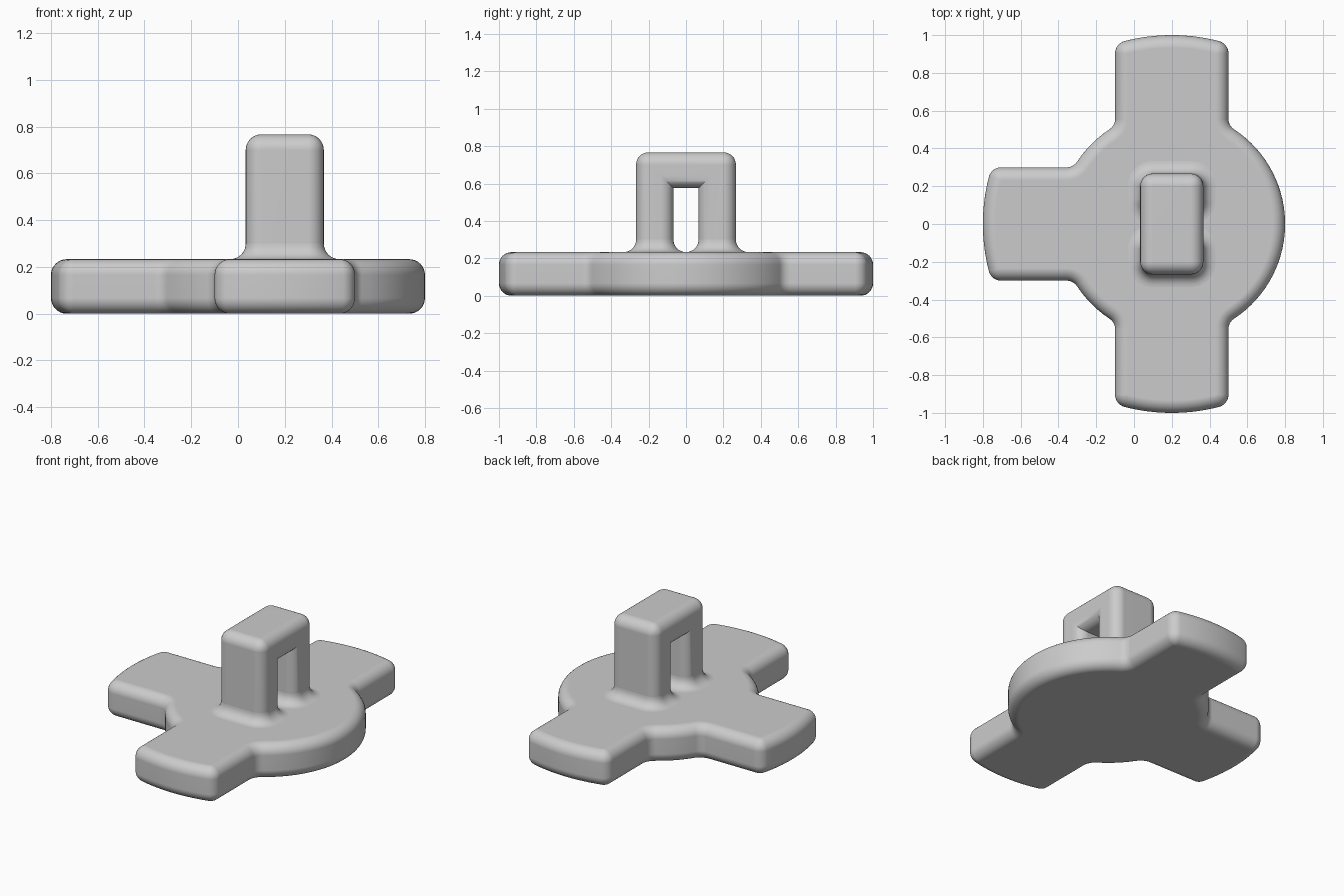
import bpy, bmesh
from math import sin, cos, pi, sqrt, atan2
from mathutils import Vector, Matrix

if "Cube" in bpy.data.objects:
    bpy.data.objects.remove(bpy.data.objects["Cube"], do_unlink=True)

R = 0.067                 # shared edge rounding
THICK = 0.233             # plate thickness
CENTRE = Vector((0.2, 0))  # hub axis
SEG = 8

grey = bpy.data.materials.new("plain grey")
grey.use_nodes = True
grey.diffuse_color = (0.6, 0.6, 0.6, 1)
grey.node_tree.nodes["Principled BSDF"].inputs["Base Color"].default_value = (0.6, 0.6, 0.6, 1)


def finish(bm, name):
    bmesh.ops.recalc_face_normals(bm, faces=bm.faces)
    mesh = bpy.data.meshes.new(name)
    bm.to_mesh(mesh)
    bm.free()
    mesh.materials.append(grey)
    obj = bpy.data.objects.new(name, mesh)
    bpy.context.collection.objects.link(obj)
    bpy.ops.object.select_all(action="DESELECT")
    obj.select_set(True)
    bpy.context.view_layer.objects.active = obj
    bpy.ops.object.shade_smooth_by_angle(angle=0.6)
    weighted = obj.modifiers.new("weighted normals", "WEIGHTED_NORMAL")
    weighted.keep_sharp = True
    return obj


def arc(centre, radius, a0, a1, n=SEG, sign=1):
    """Points on an arc, each paired with its outward outline normal."""
    out = []
    for i in range(n + 1):
        a = a0 + (a1 - a0) * i / n
        u = Vector((cos(a), sin(a)))
        out.append((Vector(centre) + radius * u, sign * u))
    return out


def loft(name, outline, layers):
    """Stack copies of an outline, each pushed out along its normals."""
    bm = bmesh.new()
    rings = [[bm.verts.new((*(p + n * push), z)) for p, n in outline] for push, z in layers]
    for low, high in zip(rings, rings[1:]):
        for i in range(len(low)):
            bm.faces.new((low[i - 1], low[i], high[i], high[i - 1]))
    bm.faces.new(rings[0][::-1])
    bm.faces.new(rings[-1])
    bmesh.ops.remove_doubles(bm, verts=bm.verts, dist=0.0005)
    return finish(bm, name)


# Plate outline: round hub with three arms and filleted junctions
HUB, REACH, HALF = 0.6, 1.0, 0.3
tip = Vector((sqrt((REACH - R) ** 2 - (HALF - R) ** 2), HALF - R))
nook = Vector((sqrt((HUB + R) ** 2 - (HALF + R) ** 2), HALF + R))
phi, theta = atan2(tip.y, tip.x), atan2(nook.y, nook.x)
half_arm = (arc((0, 0), REACH, 0, phi)[:-1] + arc(tip, R, phi, pi / 2)
            + arc(nook, R, -pi / 2, theta - pi, sign=-1))
flip = Matrix(((1, 0), (0, -1)))
arm = [(flip @ p, flip @ n) for p, n in half_arm[:0:-1]] + half_arm
outline = []
for turn, following in ((pi / 2, pi), (pi, 1.5 * pi), (1.5 * pi, 2.5 * pi)):
    rot = Matrix.Rotation(turn, 2)
    outline += [(rot @ p + CENTRE, rot @ n) for p, n in arm]
    gap = following - turn - 2 * theta
    outline += arc(CENTRE, HUB, turn + theta, following - theta, max(6, int(gap * 16)))[1:-1]

# Base plate with rounded rims
quarter = [i * pi / 2 / SEG for i in range(SEG + 1)]
rim = [(-R * (1 - sin(a)), R * (1 - cos(a))) for a in quarter]
loft("base_plate", outline, rim + [(push, THICK - z) for push, z in reversed(rim)])

# Handle arch: solid block with a slot, outer edges rounded
WIDE, DEEP, SLOT, TOP, CEIL, SUNK = 0.167, 0.267, 0.067, 0.767, 0.575, 0.15
profile = [(-DEEP, SUNK), (-DEEP, TOP), (DEEP, TOP), (DEEP, SUNK),
           (SLOT, SUNK), (SLOT, CEIL), (-SLOT, CEIL), (-SLOT, SUNK)]
bm = bmesh.new()
face = bm.faces.new([bm.verts.new((CENTRE.x - WIDE, y, z)) for y, z in profile])
side = bmesh.ops.extrude_face_region(bm, geom=[face])["geom"]
bmesh.ops.translate(bm, vec=(2 * WIDE, 0, 0),
                    verts=[g for g in side if isinstance(g, bmesh.types.BMVert)])
bmesh.ops.recalc_face_normals(bm, faces=bm.faces)
convex = [e for e in bm.edges
          if max(v.co.z for v in e.verts) > SUNK + 0.01 and e.calc_face_angle_signed() > 0.1]
bmesh.ops.bevel(bm, geom=convex, offset=R, segments=SEG, profile=0.5,
                affect="EDGES", clamp_overlap=False)
finish(bm, "handle_arch")

# Flared fillets where each handle leg meets the plate
flare = [(R, THICK - 0.02)] + [(R * (1 - sin(a)), THICK + R * (1 - cos(a))) for a in quarter]
for label, y in (("front", -1), ("back", 1)):
    mid = Vector((CENTRE.x, y * (DEEP + SLOT) / 2))
    dx, dy = WIDE - R, (DEEP - SLOT) / 2 - R
    leg = []
    for k, (sx, sy) in enumerate(((1, 1), (-1, 1), (-1, -1), (1, -1))):
        leg += arc(mid + Vector((sx * dx, sy * dy)), R, k * pi / 2, (k + 1) * pi / 2)
    loft(label + "_leg_fillet", leg, flare)
